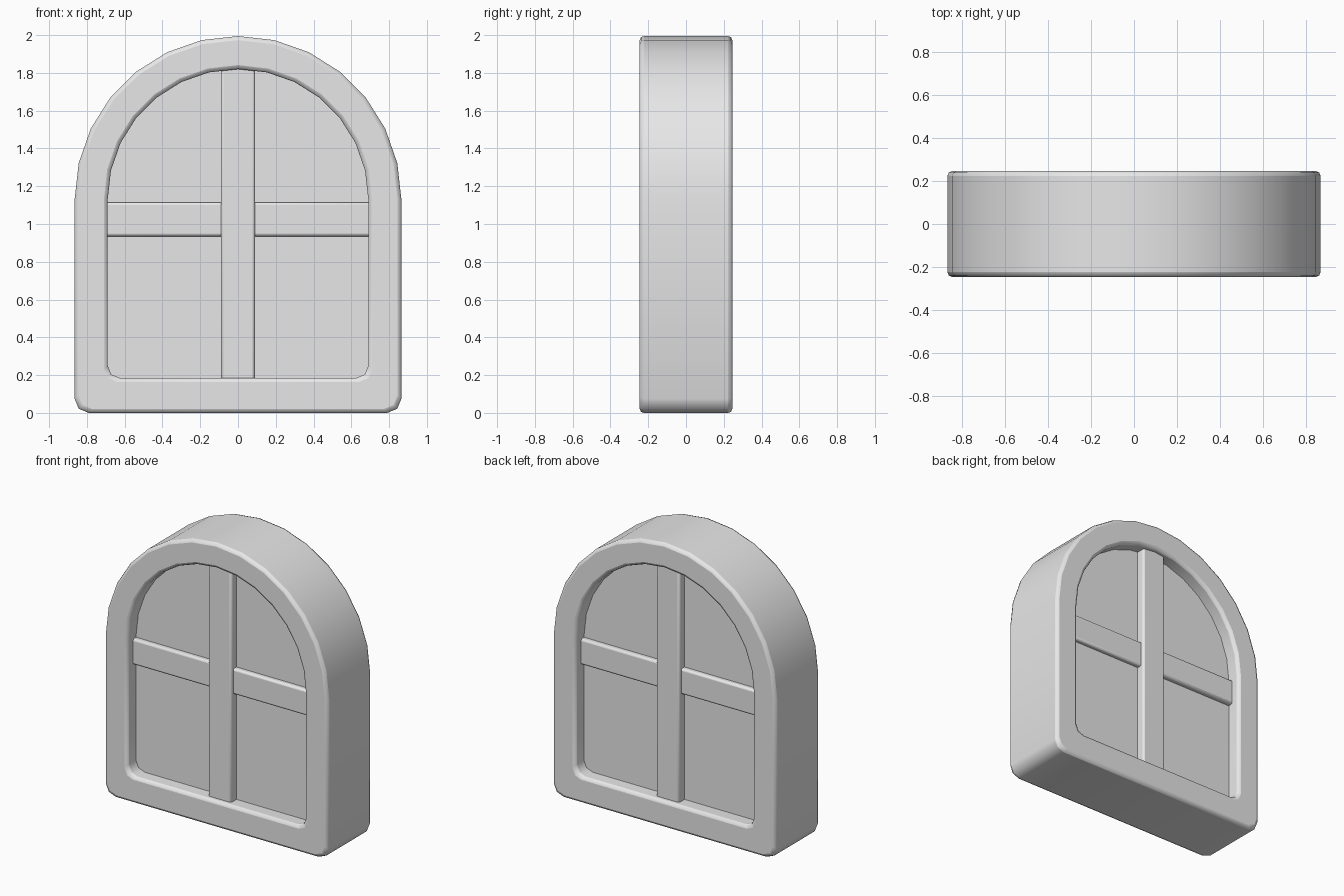
import bpy
import bmesh
import math

cube = bpy.data.objects.get("Cube")
if cube:
    bpy.data.objects.remove(cube, do_unlink=True)

ARCH_Z = 1.13

grey = bpy.data.materials.new("plain grey")
grey.use_nodes = True
grey.diffuse_color = (0.8, 0.8, 0.8, 1)
grey.node_tree.nodes["Principled BSDF"].inputs["Base Color"].default_value = (0.8, 0.8, 0.8, 1)


def arch_outline(half_width, bottom, corner):
    """Arched window outline: round top, rounded bottom corners."""
    pts = [(half_width * math.cos(math.pi * i / 14),
            ARCH_Z + half_width * math.sin(math.pi * i / 14)) for i in range(15)]
    for side, start in ((-1, math.pi), (1, 1.5 * math.pi)):
        cx, cz = side * (half_width - corner), bottom + corner
        for i in range(3):
            a = start + math.pi / 4 * i
            pts.append((cx + corner * math.cos(a), cz + corner * math.sin(a)))
    return pts


def finish(name, bm, bevel=0.0):
    bmesh.ops.recalc_face_normals(bm, faces=bm.faces)
    mesh = bpy.data.meshes.new(name)
    bm.to_mesh(mesh)
    bm.free()
    mesh.materials.append(grey)
    obj = bpy.data.objects.new(name, mesh)
    bpy.context.collection.objects.link(obj)
    if bevel:
        mod = obj.modifiers.new("soft edges", 'BEVEL')
        mod.width = bevel
        mod.segments = 2
        mod.limit_method = 'ANGLE'
        mod.angle_limit = math.radians(60)
    bpy.ops.object.select_all(action='DESELECT')
    obj.select_set(True)
    bpy.context.view_layer.objects.active = obj
    bpy.ops.object.shade_smooth_by_angle(angle=math.radians(50))
    return obj


def ring(bm, outline, y):
    return [bm.verts.new((x, y, z)) for x, z in outline]


# Frame: closed loop of four matching rings
outer = arch_outline(0.865, 0.0, 0.075)
inner = arch_outline(0.69, 0.185, 0.065)
bm = bmesh.new()
rings = [ring(bm, o, y) for o, y in
         ((outer, -0.245), (outer, 0.245), (inner, 0.245), (inner, -0.245))]
count = len(outer)
for k in range(4):
    a, b = rings[k], rings[(k + 1) % 4]
    for i in range(count):
        j = (i + 1) % count
        bm.faces.new((a[i], a[j], b[j], b[i]))
finish("window_frame", bm, 0.022)

# Pane: slab set into the frame
bm = bmesh.new()
slab = arch_outline(0.75, 0.12, 0.065)
face = bm.faces.new(ring(bm, slab, -0.145))
moved = bmesh.ops.extrude_face_region(bm, geom=[face], use_keep_orig=True)["geom"]
bmesh.ops.translate(bm, vec=(0, 0.29, 0),
                    verts=[v for v in moved if isinstance(v, bmesh.types.BMVert)])
finish("window_pane", bm)


# Crossing bars, showing on both faces of the pane
def bar(name, size, z):
    bm = bmesh.new()
    bmesh.ops.create_cube(bm, size=1)
    bmesh.ops.scale(bm, vec=size, verts=bm.verts)
    bmesh.ops.translate(bm, vec=(0, 0, z), verts=bm.verts)
    finish(name, bm, 0.014)


bar("vertical_bar", (0.18, 0.41, 1.75), 1.0)
bar("horizontal_bar", (1.5, 0.36, 0.18), 1.025)
